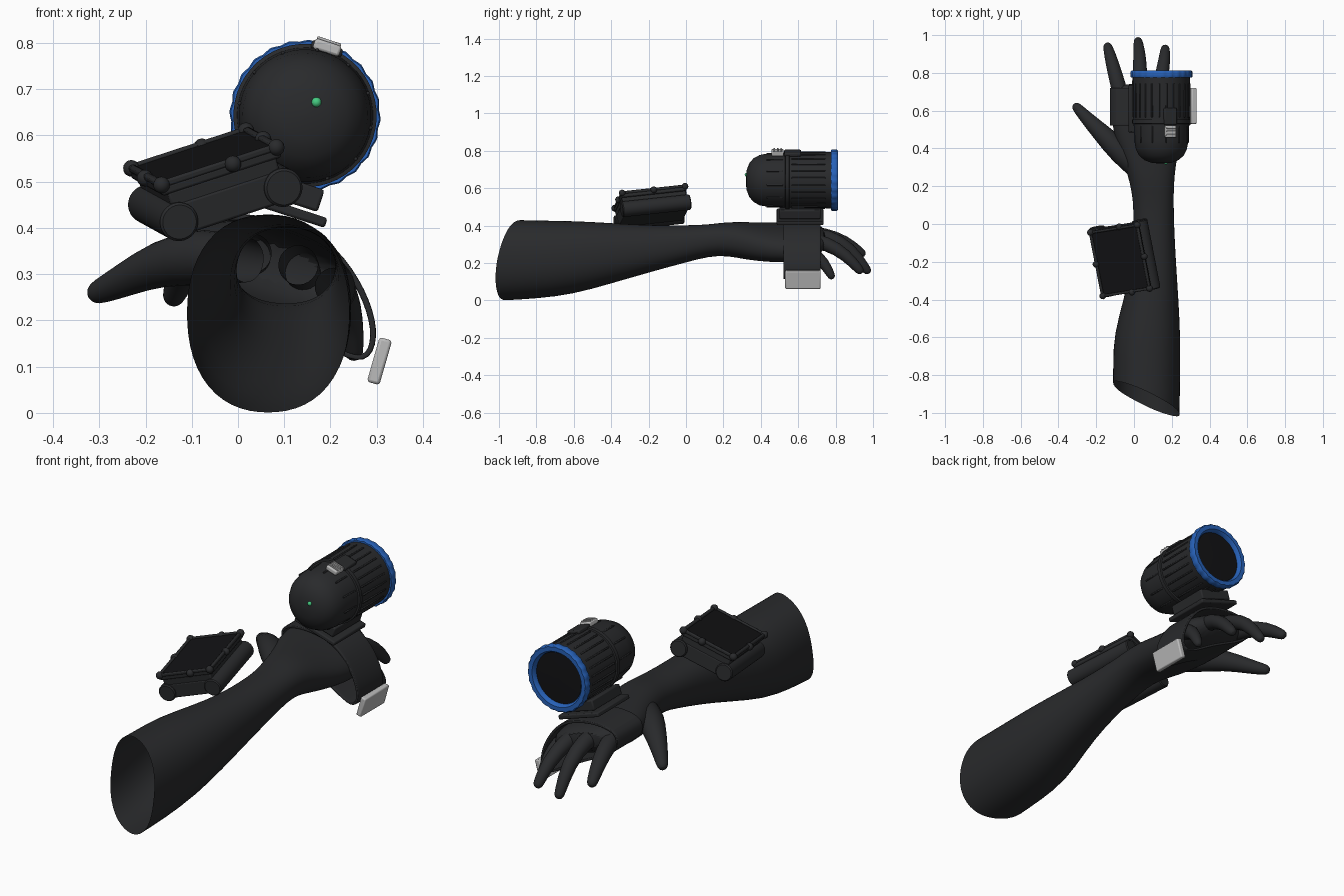
import bpy, bmesh
from math import sin, cos, pi, radians
from mathutils import Vector, Matrix

if "Cube" in bpy.data.objects:
    bpy.data.objects.remove(bpy.data.objects["Cube"])


def material(name, rgb):
    m = bpy.data.materials.new(name)
    m.diffuse_color = (*rgb, 1)
    m.use_nodes = True
    m.node_tree.nodes["Principled BSDF"].inputs["Base Color"].default_value = m.diffuse_color
    return m


DARK = material("dark_rubber", (0.022, 0.023, 0.025))
BLACK = material("black_glass", (0.006, 0.006, 0.007))
BLUE = material("blue_rim", (0.02, 0.12, 0.48))
GREEN = material("green_light", (0.06, 0.6, 0.22))
METAL = material("light_metal", (0.5, 0.5, 0.5))


def finish(name, bm, mat, M=Matrix(), subsurf=0, bevel=0, solid=0):
    me = bpy.data.meshes.new(name)
    bmesh.ops.recalc_face_normals(bm, faces=bm.faces)
    bm.to_mesh(me)
    bm.free()
    me.materials.append(mat)
    ob = bpy.data.objects.new(name, me)
    bpy.context.collection.objects.link(ob)
    ob.matrix_world = M
    bpy.ops.object.select_all(action='DESELECT')
    ob.select_set(True)
    bpy.context.view_layer.objects.active = ob
    bpy.ops.object.shade_smooth_by_angle(angle=radians(40))
    if solid:
        ob.modifiers.new("solid", 'SOLIDIFY').thickness = solid
    if bevel:
        b = ob.modifiers.new("bevel", 'BEVEL')
        b.width, b.segments = bevel, 2
    if subsurf:
        ob.modifiers.new("subsurf", 'SUBSURF').levels = subsurf
        ob.modifiers["subsurf"].render_levels = subsurf
    return ob


def loft(name, rings, mat, cap_end=False, cap_start=False, closed=False, **kw):
    bm = bmesh.new()
    rows = [[bm.verts.new(p) for p in r] for r in rings]
    pairs = list(zip(rows, rows[1:])) + ([(rows[-1], rows[0])] if closed else [])
    for a, b in pairs:
        n = len(a)
        for i in range(n):
            bm.faces.new((a[i], a[(i + 1) % n], b[(i + 1) % n], b[i]))
    if cap_end:
        bm.faces.new(rows[-1])
    if cap_start:
        bm.faces.new(rows[0])
    return finish(name, bm, mat, **kw)


def lathe(name, profile, mat, M, n=48, lobes=0, depth=0.0, **kw):
    # profile of (radius, y) turned around the local y axis
    rings = []
    for r, y in profile:
        ring = []
        for i in range(n):
            a = 2 * pi * i / n
            rr = r + (depth * cos(lobes * a) if lobes and r > 0.15 else 0)
            ring.append((rr * cos(a), y, rr * sin(a)))
        rings.append(ring)
    return loft(name, rings, mat, M=M, **kw)


def box(name, loc, size, mat, M=Matrix(), bevel=0.006, rot=None):
    bm = bmesh.new()
    bmesh.ops.create_cube(bm, size=1)
    bm.transform(Matrix.Diagonal((*size, 1)))
    T = M @ Matrix.Translation(loc)
    return finish(name, bm, mat, M=T @ rot if rot else T, bevel=bevel)


def ball(name, loc, r, mat, M=Matrix()):
    bm = bmesh.new()
    bmesh.ops.create_uvsphere(bm, u_segments=16, v_segments=10, radius=r)
    return finish(name, bm, mat, M=M @ Matrix.Translation(loc))


def finger(name, pts):
    P = [Vector(p[:3]) for p in pts]
    R = [p[3] for p in pts]
    T = [(P[min(i + 1, len(P) - 1)] - P[max(i - 1, 0)]).normalized() for i in range(len(P))]
    t, r, e = T[-1], R[-1], P[-1]
    for d, k in ((0.6, 0.8), (1.0, 0.35)):
        P.append(e + t * r * d)
        R.append(r * k)
        T.append(t)
    rings = []
    for p, r, t in zip(P, R, T):
        q = t.to_track_quat('Z', 'Y')
        rings.append([p + q @ Vector((r * cos(2 * pi * i / 12), r * sin(2 * pi * i / 12), 0)) for i in range(12)])
    loft(name, rings, DARK, cap_end=True, subsurf=1)


# Forearm sleeve, wrist and palm: y, centre x, centre z, half width, half height, roll, slant
SECTIONS = [
    (-.925, .065, .215, .176, .215, 0, 1), (-.78, .067, .218, .178, .209, 0, .5),
    (-.6, .07, .228, .177, .197, 0, .2), (-.4, .091, .252, .145, .162, 0, 0),
    (-.2, .105, .275, .117, .126, 0, 0), (0, .105, .302, .107, .099, 0, 0),
    (.12, .103, .32, .107, .085, 0, 0), (.22, .095, .33, .117, .09, 5, 0),
    (.32, .085, .318, .138, .098, 12, 0), (.45, .07, .31, .182, .092, 18, 0),
    (.6, .07, .31, .2, .085, 18, 0), (.69, .067, .32, .185, .07, 18, 0),
    (.75, .065, .33, .14, .04, 18, 0)]
rings = []
for y, cx, cz, rx, rz, roll, sl in SECTIONS:
    ring = []
    for i in range(28):
        a = 2 * pi * i / 28
        c, s = cos(a), sin(a)
        k = (abs(c) ** 2.3 + abs(s) ** 2.3) ** (-1 / 2.3)
        u, v, w = rx * c * k, rz * s * k, radians(roll)
        ring.append((cx + u * cos(w) + v * sin(w), y + sl * (-.085 * c + .04 * s), cz - u * sin(w) + v * cos(w)))
    rings.append(ring)
loft("arm_sleeve", rings, DARK, cap_end=True, subsurf=1)

# Glove fingers
finger("thumb", [(.02, .28, .33, .05), (-.07, .38, .34, .068), (-.17, .48, .325, .052), (-.25, .56, .285, .037), (-.3, .615, .262, .028)])
finger("index_finger", [(-.06, .64, .355, .045), (-.085, .74, .35, .042), (-.115, .85, .315, .037), (-.138, .935, .255, .027)])
finger("middle_finger", [(.03, .64, .345, .045), (.03, .76, .345, .042), (.032, .88, .28, .036), (.022, .965, .165, .026)])
finger("ring_finger", [(.13, .64, .32, .045), (.14, .75, .31, .04), (.16, .86, .24, .034), (.165, .925, .165, .026)])
finger("little_finger", [(.205, .6, .275, .042), (.225, .68, .255, .038), (.242, .74, .2, .031), (.25, .775, .135, .023)])

# Strap around the palm with its buckle
LOOP = [(-.135, .37), (-.11, .42), (0, .435), (.11, .418), (.2, .375), (.265, .29), (.302, .2),
        (.298, .125), (.25, .1), (.12, .19), (-.02, .255), (-.115, .31)]
bm = bmesh.new()
rows = [[bm.verts.new((x, y, z)) for x, z in LOOP] for y in (.52, .525, .715, .72)]
for a, b in zip(rows, rows[1:]):
    for i in range(len(a)):
        j = (i + 1) % len(a)
        bm.faces.new((a[i], a[j], b[j], b[i]))
finish("palm_strap", bm, DARK, subsurf=2, solid=.014)
box("strap_buckle", (.306, .625, .112), (.028, .19, .1), METAL, rot=Matrix.Rotation(radians(16), 4, 'Y'))

# Hand lamp, rolled with the hand
L = Matrix.Translation((.145, 0, .643)) @ Matrix.Rotation(radians(18), 4, 'Y')
lathe("lamp_body", [(.004, .32), (.05, .323), (.09, .338), (.118, .362), (.135, .395), (.143, .44), (.147, .53),
                    (.151, .78)], DARK, L, cap_start=True)
lathe("lamp_band", [(.145, .53), (.155, .533), (.155, .552), (.145, .555)], DARK, L)
lathe("lamp_rim", [(.13, .775), (.159, .775), (.162, .78), (.162, .806), (.157, .812), (.136, .812), (.127, .8),
                   (.125, .775)], BLUE, L, n=96, lobes=24, depth=.002, closed=True)
lathe("lamp_lens", [(.13, .79), (.06, .793), (.002, .794)], BLACK, L, cap_end=True)
for i in range(24):
    R = L @ Matrix.Rotation(2 * pi * (i + .5) / 24, 4, 'Y')
    box("lamp_rib_front", (0, .655, .149), (.008, .18, .01), DARK, R, bevel=.003)
    if i % 2:
        box("lamp_rib_rear", (0, .475, .144), (.008, .09, .008), DARK, R, bevel=.003)
ball("lamp_indicator", (.0145, .325, .035), .011, GREEN, L)
box("lamp_switch_plate", (0, .57, .152), (.07, .09, .02), DARK, L)
box("lamp_switch_base", (0, .49, .155), (.06, .065, .024), METAL, L)
for k in range(3):
    box("lamp_switch_grip", (0, .472 + k * .018, .168), (.054, .008, .008), METAL, L, bevel=.002)

# Lamp mount
box("mount_saddle", (0, .61, -.165), (.18, .22, .05), DARK, L)
box("mount_plate", (0, .61, -.207), (.23, .25, .022), DARK, L)

# Forearm screen unit, turned and tilted
S = (Matrix.Translation((-.05, -.18, .472)) @ Matrix.Rotation(radians(11), 4, 'Z')
     @ Matrix.Rotation(radians(6), 4, 'X') @ Matrix.Rotation(radians(-18), 4, 'Y'))
box("screen_base", (0, 0, .0), (.24, .355, .07), DARK, S)
box("screen_tray", (0, 0, .045), (.25, .35, .04), DARK, S)
box("screen_case", (0, 0, .071), (.275, .355, .022), DARK, S)
box("screen_glass", (0, 0, .083), (.25, .33, .006), BLACK, S, bevel=.001)
for s in (-1, 1):
    lathe("side_tube", [(.037, -.187), (.042, -.182), (.042, .182), (.037, .187)], DARK,
          S @ Matrix.Translation((s * .12, 0, -.003)), n=32, cap_start=True, cap_end=True)
    box("screen_bar_long", (s * .132, 0, .085), (.016, .355, .016), DARK, S, bevel=.005)
    box("screen_bar_short", (0, s * .172, .085), (.275, .014, .016), DARK, S, bevel=.005)
    for t in (-1, 1):
        ball("corner_knob", (s * .132, t * .172, .084), .018, DARK, S)
    ball("side_knob", (s * .136, 0, .082), .018, DARK, S)
    ball("end_knob", (.03, s * .177, .08), .018, DARK, S)
